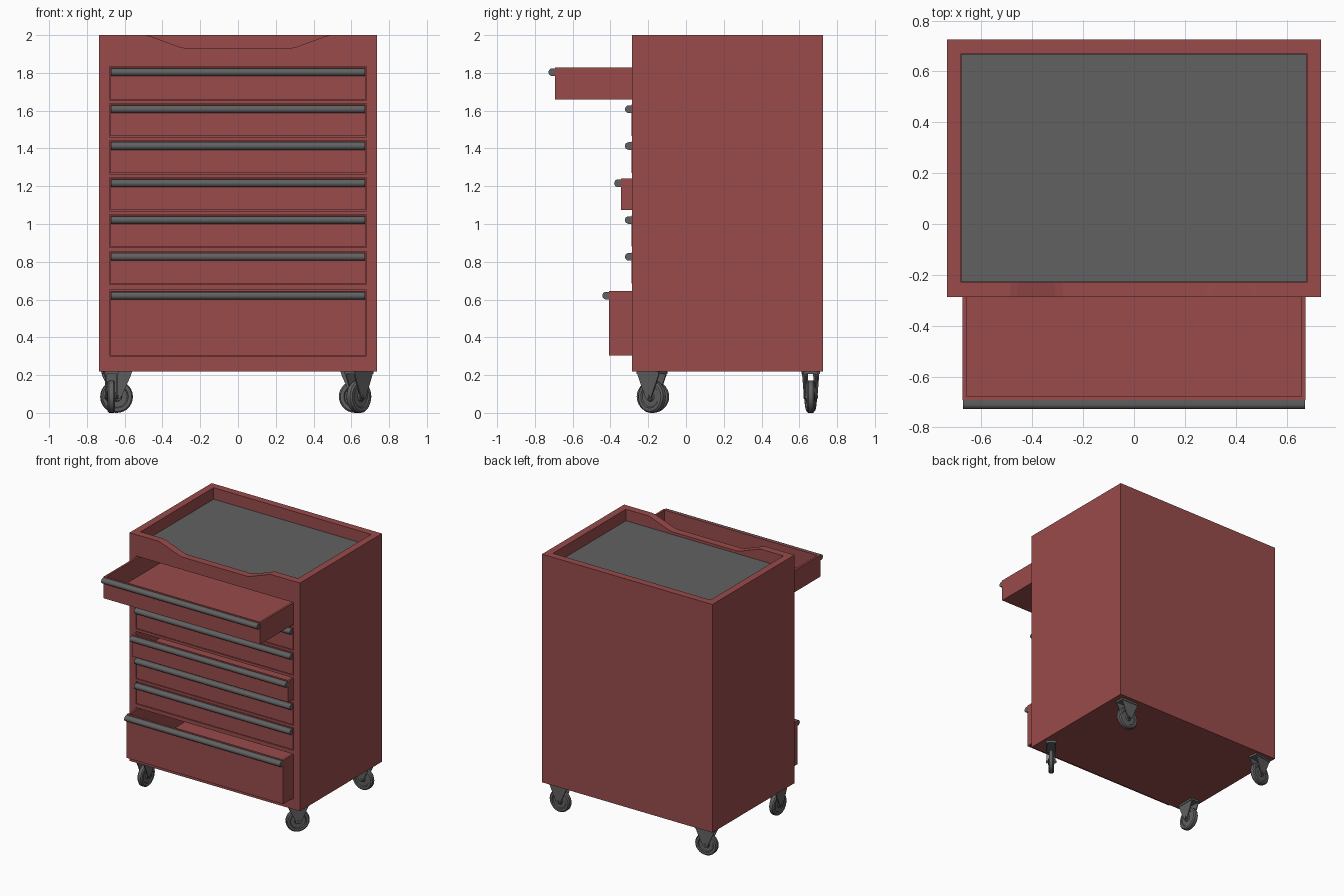
import bpy, bmesh, math
from mathutils import Matrix, Vector

if "Cube" in bpy.data.objects:
    bpy.data.objects.remove(bpy.data.objects["Cube"])


def material(name, rgb):
    m = bpy.data.materials.new(name)
    m.diffuse_color = (*rgb, 1)
    m.use_nodes = True
    m.node_tree.nodes["Principled BSDF"].inputs["Base Color"].default_value = m.diffuse_color
    return m


RED = material("red_paint", (0.32, 0.07, 0.07))
DARK = material("dark_grey", (0.12, 0.12, 0.12))


def finish(name, bm, mat=None, smooth=False):
    bmesh.ops.recalc_face_normals(bm, faces=bm.faces[:])
    me = bpy.data.meshes.new(name)
    bm.to_mesh(me)
    bm.free()
    ob = bpy.data.objects.new(name, me)
    bpy.context.collection.objects.link(ob)
    if mat:
        me.materials.append(mat)
    bpy.ops.object.select_all(action='DESELECT')
    bpy.context.view_layer.objects.active = ob
    ob.select_set(True)
    if smooth:
        bpy.ops.object.shade_smooth_by_angle(angle=math.radians(35))
    return ob


def add_box(bm, lo, hi):
    lo, hi = Vector(lo), Vector(hi)
    mat = Matrix.Translation((lo + hi) / 2) @ Matrix.Diagonal((*(hi - lo), 1))
    return bmesh.ops.create_cube(bm, size=1, matrix=mat)['verts']


def add_prism(bm, points, offset):
    """Extrude a closed 3D outline by an offset vector."""
    face = bm.faces.new([bm.verts.new(p) for p in points])
    ext = bmesh.ops.extrude_face_region(bm, geom=[face])['geom']
    vs = [g for g in ext if isinstance(g, bmesh.types.BMVert)]
    bmesh.ops.translate(bm, verts=vs, vec=offset)
    bm.faces.ensure_lookup_table()


def cut(target, bm):
    """Subtract the given solid from the target and remove the cutter."""
    tool = finish("cutter", bm)
    tool.hide_render = True
    mod = target.modifiers.new("cut", 'BOOLEAN')
    mod.operation = 'DIFFERENCE'
    mod.solver = 'EXACT'
    mod.object = tool
    bpy.context.view_layer.objects.active = target
    bpy.ops.object.modifier_apply(modifier=mod.name)
    bpy.data.objects.remove(tool)


FRONT, BACK, HALF = -0.287, 0.725, 0.735
# bottom z, top z, distance pulled out
DRAWERS = [(1.66, 1.828, 0.405), (1.465, 1.632, 0), (1.27, 1.437, 0),
           (1.075, 1.24, 0.057), (0.88, 1.045, 0), (0.685, 0.85, 0),
           (0.305, 0.645, 0.12)]

# Cabinet with drawer slots, top tray and notched front lip
bm = bmesh.new()
add_box(bm, (-HALF, FRONT, 0.22), (HALF, BACK, 2.0))
cabinet = finish("cabinet", bm, RED)

bm = bmesh.new()
for z0, z1, pull in DRAWERS:
    add_box(bm, (-0.681, FRONT - 0.1, z0 - 0.005), (0.681, 0.62, z1 + 0.005))
cut(cabinet, bm)

bm = bmesh.new()
add_box(bm, (-0.68, -0.23, 1.905), (0.68, 0.67, 2.1))
cut(cabinet, bm)

bm = bmesh.new()
left = [(-0.49, 2.1), (-0.49, 2.001), (-0.46, 1.993), (-0.31, 1.938), (-0.28, 1.931)]
outline = left + [(-x, z) for x, z in reversed(left)]
add_prism(bm, [(x, FRONT - 0.1, z) for x, z in outline], (0, 0.2, 0))
cut(cabinet, bm)

# Mat lining the top tray
bm = bmesh.new()
add_box(bm, (-0.679, -0.229, 1.904), (0.679, 0.669, 1.911))
finish("tray_mat", bm, DARK)

# Drawers: open boxes, each with a full-width rounded pull
for i, (z0, z1, pull) in enumerate(DRAWERS, 1):
    y = FRONT - 0.001 - pull
    bm = bmesh.new()
    add_box(bm, (-0.675, y, z0), (0.675, y + 0.88, z1))
    bm.normal_update()
    top = max(bm.faces, key=lambda f: f.calc_center_median().z)
    bmesh.ops.inset_region(bm, faces=[top], thickness=0.022)
    ext = bmesh.ops.extrude_face_region(bm, geom=[top])['geom']
    vs = [g for g in ext if isinstance(g, bmesh.types.BMVert)]
    bmesh.ops.translate(bm, verts=vs, vec=(0, 0, z0 + 0.02 - z1))
    bmesh.ops.delete(bm, geom=[top], context='FACES_ONLY') if top.is_valid else None
    finish(f"drawer_{i}", bm, RED)

    zc = z1 - 0.024
    arc = [math.pi * k / 10 for k in range(11)]
    prof = [(-0.672, y - 0.016 - 0.019 * math.sin(a), zc + 0.02 * math.cos(a)) for a in arc]
    prof += [(-0.672, y + 0.001, zc - 0.02), (-0.672, y + 0.001, zc + 0.02)]
    bm = bmesh.new()
    add_prism(bm, prof, (1.344, 0, 0))
    finish(f"drawer_handle_{i}", bm, DARK, True)

# Swivelled casters: wheel centre and rolling direction in degrees
R = 0.086
CASTERS = {"front_left": (-0.67, -0.175, 90), "front_right": (0.64, -0.18, 50),
           "back_right": (0.62, 0.66, 0), "back_left": (-0.643, 0.66, 10)}
for name, (cx, cy, deg) in CASTERS.items():
    place = Matrix.Translation((cx, cy, 0)) @ Matrix.Rotation(math.radians(deg), 4, 'Z')

    # Wheel: lathe of a rounded tyre with recessed disc and hub
    bm = bmesh.new()
    half = [(0, 0.024), (0.022, 0.024), (0.026, 0.014), (0.055, 0.014),
            (0.06, 0.02), (0.078, 0.02), (R, 0.012)]
    prof = half + [(r, -w) for r, w in reversed(half)]
    vs = [bm.verts.new((r, w, 0)) for r, w in prof]
    es = [bm.edges.new(p) for p in zip(vs, vs[1:])]
    bmesh.ops.spin(bm, geom=vs + es, cent=(0, 0, 0), axis=(0, 1, 0),
                   angle=math.tau, steps=28)
    bmesh.ops.remove_doubles(bm, verts=bm.verts[:], dist=0.0002)
    bmesh.ops.transform(bm, matrix=place @ Matrix.Translation((0, 0, R)), verts=bm.verts[:])
    finish(f"caster_wheel_{name}", bm, DARK, True)

    # Fork: top plate, two tapered cheeks and the axle
    bm = bmesh.new()
    add_box(bm, (-0.075, -0.037, 0.205), (0.075, 0.037, 0.221))
    cheek = [(-0.078, 0.221), (-0.07, 0.195), (-0.018, 0.08), (0, 0.07),
             (0.018, 0.08), (0.07, 0.195), (0.078, 0.221)]
    for s in (-1, 1):
        add_prism(bm, [(x, s * 0.026, z) for x, z in cheek], (0, s * 0.007, 0))
    bmesh.ops.create_cone(bm, cap_ends=True, segments=12, radius1=0.01, radius2=0.01, depth=0.076,
                          matrix=Matrix.Translation((0, 0, R)) @ Matrix.Rotation(math.pi / 2, 4, 'X'))
    bmesh.ops.transform(bm, matrix=place, verts=bm.verts[:])
    finish(f"caster_fork_{name}", bm, DARK)
